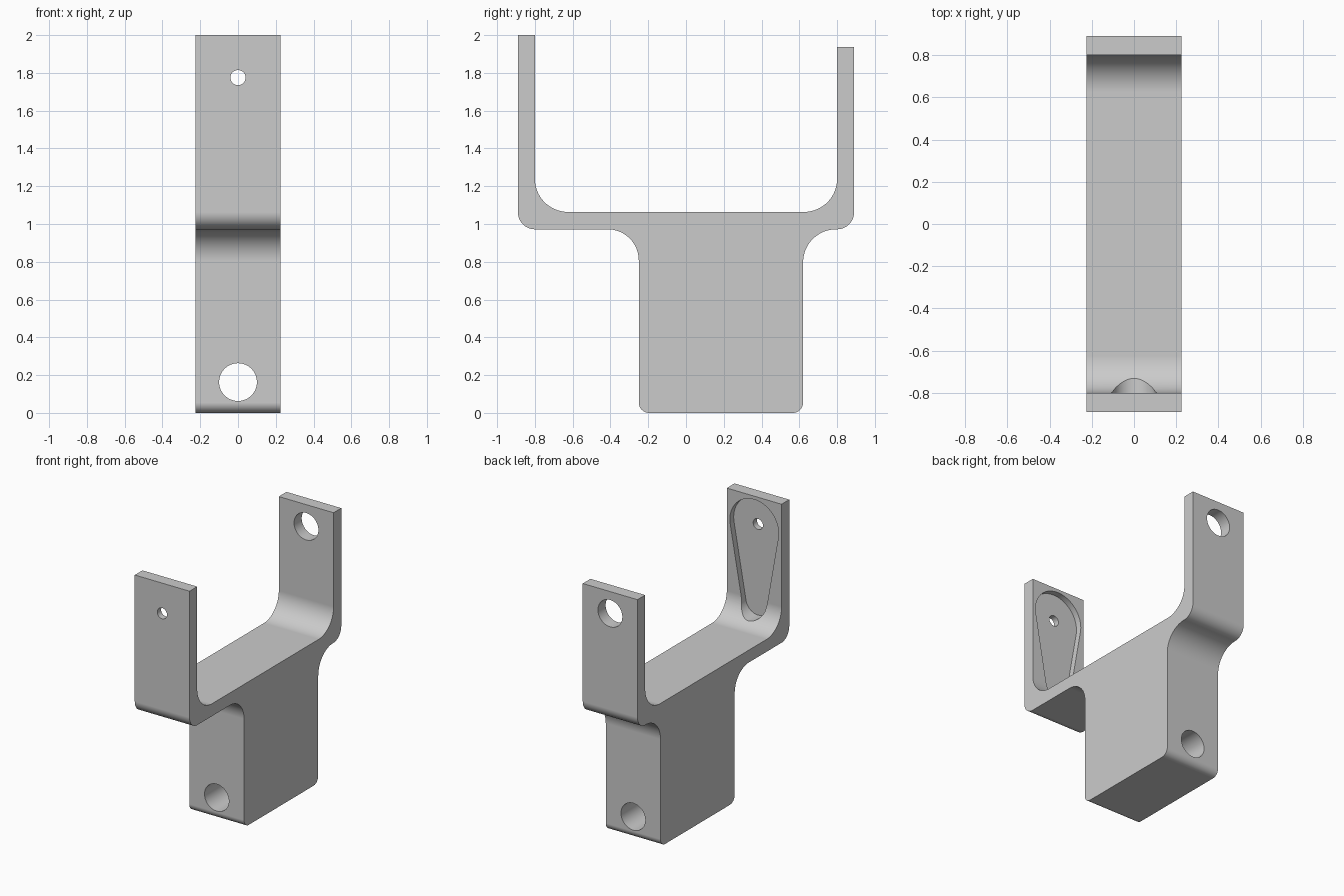
import bpy, bmesh
from math import sin, cos, pi, asin
from mathutils import Vector, Matrix

cube = bpy.data.objects.get("Cube")
if cube:
    bpy.data.objects.remove(cube, do_unlink=True)

HALF_WIDTH = 0.225
EYE_Z = 1.775       # height of the holes in both arms
BOLT_Z = 0.163      # height of the hole through the block

grey = bpy.data.materials.new("bracket_grey")
grey.use_nodes = True
grey.diffuse_color = (0.6, 0.6, 0.6, 1)
grey.node_tree.nodes["Principled BSDF"].inputs["Base Color"].default_value = (0.6, 0.6, 0.6, 1)


def rounded(corners, steps=16):
    """Outline with each (u, v, radius) right-angle corner replaced by an arc."""
    out = []
    for i, (u, v, r) in enumerate(corners):
        p = Vector((u, v))
        if r == 0:
            out.append(p)
            continue
        a = (Vector(corners[i - 1][:2]) - p).normalized()
        b = (Vector(corners[(i + 1) % len(corners)][:2]) - p).normalized()
        centre = p + (a + b) * r
        for k in range(steps + 1):
            t = k / steps * pi / 2
            out.append(centre - b * r * cos(t) - a * r * sin(t))
    return out


def prism(name, points, offset):
    """Closed 3D outline swept along offset."""
    bm = bmesh.new()
    face = bm.faces.new([bm.verts.new(p) for p in points])
    swept = bmesh.ops.extrude_face_region(bm, geom=[face])["geom"]
    bmesh.ops.translate(bm, vec=offset, verts=[g for g in swept if isinstance(g, bmesh.types.BMVert)])
    bmesh.ops.recalc_face_normals(bm, faces=bm.faces)
    mesh = bpy.data.meshes.new(name)
    bm.to_mesh(mesh)
    bm.free()
    mesh.materials.append(grey)
    obj = bpy.data.objects.new(name, mesh)
    bpy.context.collection.objects.link(obj)
    return obj


def arc(z, radius, start, end, steps):
    return [(radius * cos(start + (end - start) * k / steps),
             z + radius * sin(start + (end - start) * k / steps)) for k in range(steps + 1)]


def cutter(name, outline, y0, y1):
    """Cutter from an x-z outline, running from y0 to y1."""
    obj = prism(name, [(x, y0, z) for x, z in outline], (0, y1 - y0, 0))
    obj.hide_render = True
    obj.hide_viewport = True
    return obj


def hole(name, z, radius, y0, y1):
    return cutter(name, arc(z, radius, 0, 2 * pi, 64)[:-1], y0, y1)


# Side profile: two upright arms, a cross bar and the block below it
profile = rounded([
    (-0.89, 2.0, 0), (-0.89, 0.972, 0.09), (-0.25, 0.972, 0.165), (-0.25, 0, 0.055),
    (0.62, 0, 0.055), (0.62, 0.972, 0.175), (0.89, 0.972, 0.09), (0.89, 1.937, 0),
    (0.80, 1.937, 0), (0.80, 1.064, 0.175), (-0.80, 1.064, 0.175), (-0.80, 2.0, 0)])
bracket = prism("bracket", [(-HALF_WIDTH, y, z) for y, z in profile], (2 * HALF_WIDTH, 0, 0))

# Tapered pocket on the inner face of the front arm
big, small, low_z = 0.2, 0.1, 1.2
lean = asin((big - small) / (EYE_Z - low_z))
pocket = (arc(EYE_Z, big, -lean, pi + lean, 40)
          + arc(low_z, small, pi + lean, 2 * pi - lean, 28))

cutters = [
    cutter("pocket_cutter", pocket, -0.845, -0.5),
    hole("pin_hole_cutter", EYE_Z, 0.04, -1.0, -0.7),
    hole("eye_hole_cutter", EYE_Z, 0.1, 0.7, 1.0),
    hole("bolt_hole_cutter", BOLT_Z, 0.1, -0.4, 0.8),
]
for c in cutters:
    cut = bracket.modifiers.new(c.name, 'BOOLEAN')
    cut.operation = 'DIFFERENCE'
    cut.solver = 'EXACT'
    cut.object = c

# Bake the cuts, then smooth the rounded surfaces
bpy.context.view_layer.update()
depsgraph = bpy.context.evaluated_depsgraph_get()
bracket_mesh = bpy.data.meshes.new_from_object(bracket.evaluated_get(depsgraph))
bracket.modifiers.clear()
bracket.data = bracket_mesh
for c in cutters:
    bpy.data.objects.remove(c, do_unlink=True)

bpy.ops.object.select_all(action='DESELECT')
bracket.select_set(True)
bpy.context.view_layer.objects.active = bracket
bpy.ops.object.shade_smooth_by_angle(angle=pi / 6)
weighted = bracket.modifiers.new("flat_face_normals", 'WEIGHTED_NORMAL')
weighted.keep_sharp = True
